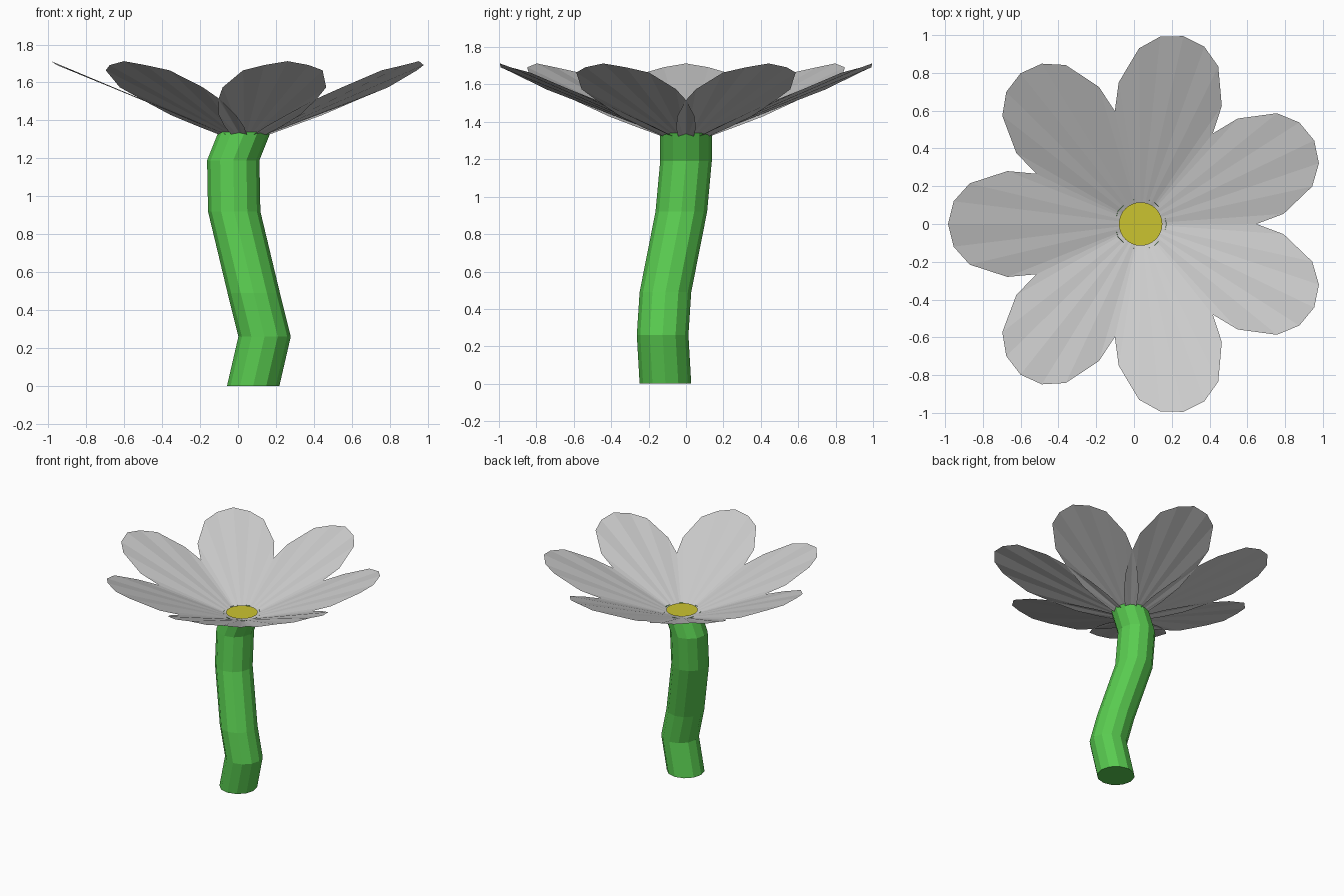
import bpy, bmesh
from math import sin, cos, pi, tau

if "Cube" in bpy.data.objects:
    bpy.data.objects.remove(bpy.data.objects["Cube"])

CX, PETALS, SIDES = 0.035, 7, 12


def make_object(name, bm, colour=None):
    mesh = bpy.data.meshes.new(name)
    bm.to_mesh(mesh)
    bm.free()
    obj = bpy.data.objects.new(name, mesh)
    bpy.context.collection.objects.link(obj)
    if colour:
        mat = bpy.data.materials.new(name + "_colour")
        mat.diffuse_color = (*colour, 1)
        mat.use_nodes = True
        mat.node_tree.nodes["Principled BSDF"].inputs["Base Color"].default_value = mat.diffuse_color
        mesh.materials.append(mat)
    return obj


def ring(bm, x, y, z, r, n):
    return [bm.verts.new((x + r * cos(tau * i / n), y + r * sin(tau * i / n), z))
            for i in range(n)]


# Stem: horizontal rings along a bent path, open where the petals sit
path = [(0.08, -0.11, 0), (0.14, -0.125, 0.26), (0.083, -0.11, 0.49),
        (-0.02, -0.025, 0.92), (-0.025, 0, 1.19), (CX, 0, 1.34)]
bm = bmesh.new()
rings = [ring(bm, *p, 0.138, SIDES) for p in path]
for a, b in zip(rings, rings[1:]):
    for i in range(SIDES):
        j = (i + 1) % SIDES
        bm.faces.new((a[i], a[j], b[j], b[i]))
bm.faces.new(rings[0][::-1])
make_object("stem", bm, (0.1, 0.6, 0.08))

# Petals: gently pleated fans, (distance from centre, half width)
half = [(0.1, 0.095), (0.2, 0.155), (0.35, 0.22), (0.54, 0.265),
        (0.705, 0.28), (0.905, 0.215), (0.99, 0.12)]
outline = [(r, -w) for r, w in half] + [(1.02, 0)] + [(r, w) for r, w in half[::-1]]
for k in range(PETALS):
    ang = pi + tau * k / PETALS
    bm = bmesh.new()
    apex = bm.verts.new((CX, 0, 1.285))
    rim = []
    for i, (r, w) in enumerate(outline):
        pleat = 0.004 * r * (1 if i % 2 else -1)
        rim.append(bm.verts.new((CX + r * cos(ang) - w * sin(ang),
                                 r * sin(ang) + w * cos(ang),
                                 1.285 + 0.415 * r + pleat)))
    for a, b in zip(rim, rim[1:]):
        bm.faces.new((apex, a, b))
    make_object(f"petal_{k + 1}", bm)

# Flower centre: flat yellow disc
bm = bmesh.new()
bm.faces.new(ring(bm, CX, 0, 1.345, 0.115, 32))
make_object("flower_centre", bm, (0.6, 0.55, 0.03))
